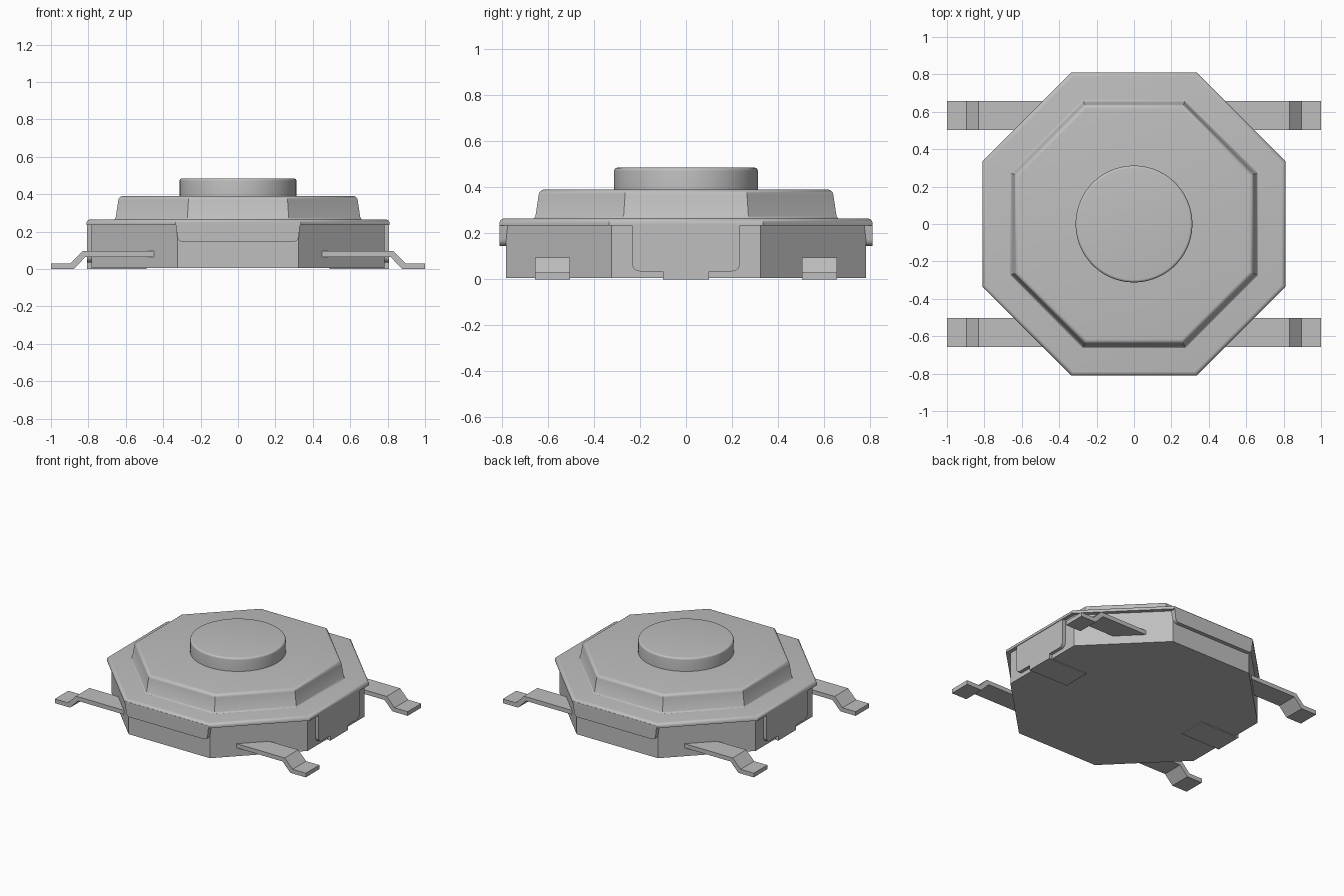
import bpy, bmesh, math
from mathutils import Matrix

if "Cube" in bpy.data.objects:
    bpy.data.objects.remove(bpy.data.objects["Cube"])

metal = bpy.data.materials.new("plain grey")
metal.diffuse_color = (0.52, 0.52, 0.52, 1)
metal.use_nodes = True
metal.node_tree.nodes["Principled BSDF"].inputs["Base Color"].default_value = metal.diffuse_color


def finish(name, bm):
    bmesh.ops.recalc_face_normals(bm, faces=bm.faces)
    me = bpy.data.meshes.new(name)
    bm.to_mesh(me)
    bm.free()
    ob = bpy.data.objects.new(name, me)
    bpy.context.collection.objects.link(ob)
    me.materials.append(metal)
    bpy.ops.object.select_all(action='DESELECT')
    ob.select_set(True)
    bpy.context.view_layer.objects.active = ob
    bpy.ops.object.shade_smooth_by_angle(angle=math.radians(32))
    return ob


def stack(name, profile, sides=8):
    """Regular prism stack from (half width across flats, z) pairs."""
    bm = bmesh.new()
    k = 1 / math.cos(math.pi / sides)
    rings = []
    for h, z in profile:
        rings.append([bm.verts.new((h * k * math.cos(a), h * k * math.sin(a), z))
                      for a in [2 * math.pi * (i + 0.5) / sides for i in range(sides)]])
    for lo, hi in zip(rings, rings[1:]):
        for i in range(sides):
            j = (i + 1) % sides
            bm.faces.new((lo[i], lo[j], hi[j], hi[i]))
    bm.faces.new(rings[0])
    bm.faces.new(rings[-1])
    return finish(name, bm)


def plate(name, outline, y0, y1, matrix):
    """Extrude an x-z outline from y0 to y1, then place it."""
    bm = bmesh.new()
    face = bm.faces.new([bm.verts.new((x, y0, z)) for x, z in outline])
    ext = bmesh.ops.extrude_face_region(bm, geom=[face])
    for v in ext["geom"]:
        if isinstance(v, bmesh.types.BMVert):
            v.co.y = y1
    bm.transform(matrix)
    return finish(name, bm)


def arc(cx, cz, r, a0, a1, n=5):
    return [(cx + r * math.cos(math.radians(a0 + (a1 - a0) * i / n)),
             cz + r * math.sin(math.radians(a0 + (a1 - a0) * i / n))) for i in range(n + 1)]


def mirrored(right):
    return right + [(-x, z) for x, z in reversed(right)]


# Body, cover and button
stack("base", [(0.782, 0.005), (0.782, 0.24)])
stack("cover_rim", [(0.81, 0.235)] + arc(0.788, 0.243, 0.022, 0, 90))
stack("cover_dome", [(0.668, 0.262), (0.66, 0.266), (0.654, 0.275)]
      + arc(0.616, 0.366, 0.024, 8, 90))
stack("button", [(0.312, 0.38)] + arc(0.298, 0.471, 0.014, 0, 90), 64)

# Short cover flaps on the front and back
flap = mirrored([(0.333, 0.25)] + arc(0.295, 0.175, 0.03, 0, -90))
for label, turn in (("front", 0), ("back", math.pi)):
    plate(label + "_flap", flap, -0.81, -0.775, Matrix.Rotation(turn, 4, 'Z'))

# Long side clips with a tongue folded under the base
clip = mirrored([(0.235, 0.25)] + arc(0.2, 0.07, 0.035, 0, -90) + [(0.1, 0.035), (0.1, 0.0)])
foot = [(-0.1, 0), (0.1, 0), (0.1, 0.012), (-0.1, 0.012)]
for label, turn in (("right", math.pi / 2), ("left", -math.pi / 2)):
    m = Matrix.Rotation(turn, 4, 'Z')
    plate(label + "_clip", clip, -0.806, -0.775, m)
    plate(label + "_clip_foot", foot, -0.78, -0.49, m)

# Four bent legs
leg = [(0.44, 0.065), (0.815, 0.065), (0.878, 0), (1, 0),
       (1, 0.03), (0.895, 0.03), (0.832, 0.095), (0.44, 0.095)]
for sx, side in ((1, "right"), (-1, "left")):
    for sy, end in ((1, "back"), (-1, "front")):
        plate(f"{end}_{side}_leg", leg, 0.503, 0.657, Matrix.Diagonal((sx, sy, 1, 1)))
